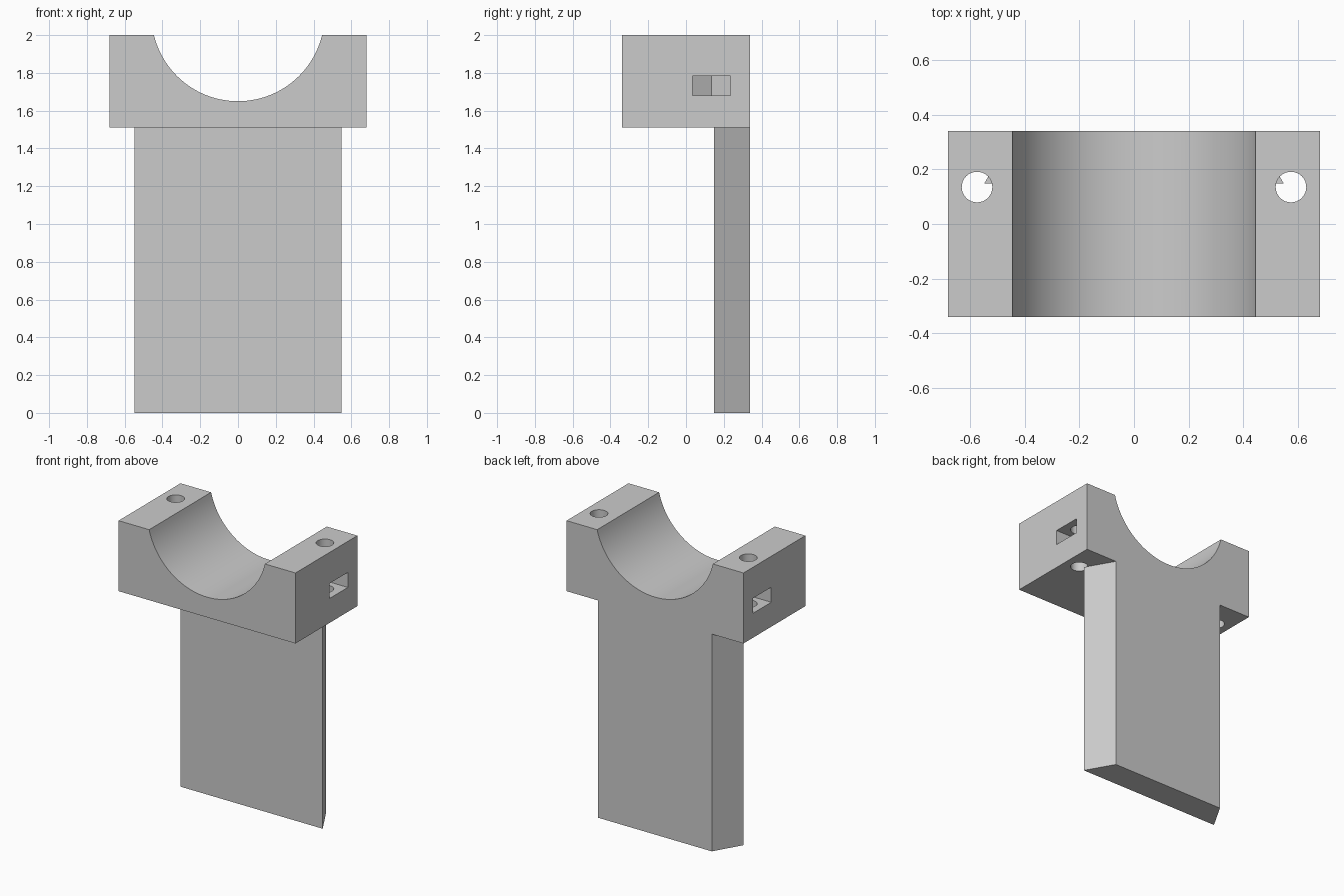
import bpy
import bmesh
import math

cube = bpy.data.objects.get("Cube")
if cube:
    bpy.data.objects.remove(cube, do_unlink=True)

BLOCK_X, HALF_Y, TOP, LEDGE = 0.68, 0.34, 2.0, 1.51
HOLE_X, HOLE_Y = 0.574, 0.135

grey = bpy.data.materials.new("plain grey")
grey.use_nodes = True
grey.diffuse_color = (0.6, 0.6, 0.6, 1)
grey.node_tree.nodes["Principled BSDF"].inputs["Base Color"].default_value = (0.6, 0.6, 0.6, 1)


def prism(name, points, offset):
    """Extrude a closed outline of 3D points along an offset."""
    bm = bmesh.new()
    face = bm.faces.new([bm.verts.new(p) for p in points])
    extruded = bmesh.ops.extrude_face_region(bm, geom=[face])["geom"]
    verts = [g for g in extruded if isinstance(g, bmesh.types.BMVert)]
    bmesh.ops.translate(bm, verts=verts, vec=offset)
    bmesh.ops.recalc_face_normals(bm, faces=bm.faces)
    mesh = bpy.data.meshes.new(name)
    bm.to_mesh(mesh)
    bm.free()
    mesh.materials.append(grey)
    obj = bpy.data.objects.new(name, mesh)
    bpy.context.collection.objects.link(obj)
    return obj


def combine(target, other, operation):
    """Apply a boolean and remove the helper object."""
    mod = target.modifiers.new(operation, "BOOLEAN")
    mod.operation = operation
    mod.solver = "EXACT"
    mod.object = other
    bpy.context.view_layer.objects.active = target
    bpy.ops.object.modifier_apply(modifier=mod.name)
    bpy.data.objects.remove(other, do_unlink=True)


# Saddle block: rectangle with a round cradle in its top
radius, centre_z = 0.458, 2.108
half_angle = math.acos((centre_z - TOP) / radius)
steps = 48
outline = [(-BLOCK_X, -HALF_Y, TOP), (-BLOCK_X, -HALF_Y, LEDGE),
           (BLOCK_X, -HALF_Y, LEDGE), (BLOCK_X, -HALF_Y, TOP)]
for i in range(steps + 1):
    a = half_angle * (1 - 2 * i / steps)
    outline.append((radius * math.sin(a), -HALF_Y, centre_z - radius * math.cos(a)))
bracket = prism("saddle_bracket", outline, (0, 2 * HALF_Y, 0))

# Bolt holes and side pockets for hexagonal nuts
for side in (-1, 1):
    circle = [(side * HOLE_X + 0.056 * math.cos(math.tau * i / 32),
               HOLE_Y + 0.056 * math.sin(math.tau * i / 32), LEDGE - 0.1)
              for i in range(32)]
    combine(bracket, prism("bolt_hole_cutter", circle, (0, 0, 0.7)), "DIFFERENCE")

    pocket = [(side * x, HOLE_Y + y, 1.68)
              for x, y in ((0.8, -0.1), (0.517, -0.1), (0.459, 0), (0.517, 0.1), (0.8, 0.1))]
    combine(bracket, prism("nut_pocket_cutter", pocket, (0, 0, 0.104)), "DIFFERENCE")

# Hanging plate with bevelled sides, narrower at the back
plate = [(-0.547, 0.149, 0), (0.547, 0.149, 0), (0.437, HALF_Y, 0), (-0.437, HALF_Y, 0)]
combine(bracket, prism("hanging_plate", plate, (0, 0, LEDGE)), "UNION")

bpy.ops.object.select_all(action="DESELECT")
bracket.select_set(True)
bpy.context.view_layer.objects.active = bracket
bpy.ops.object.shade_smooth_by_angle(angle=math.radians(30))
